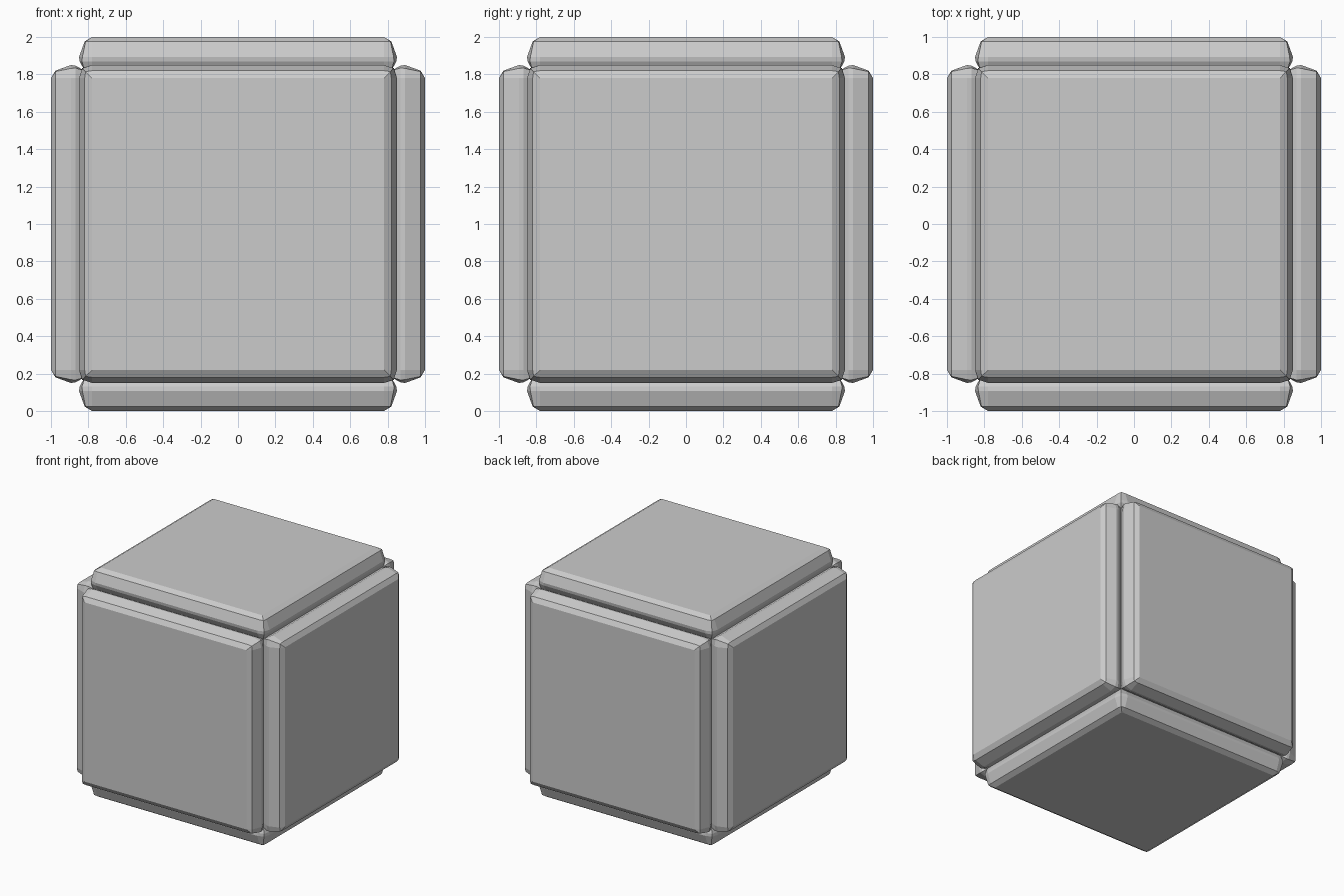
import bpy, bmesh
from mathutils import Matrix, Vector, Euler
from math import pi

if "Cube" in bpy.data.objects:
    bpy.data.objects.remove(bpy.data.objects["Cube"])

A = 0.78  # half size of the flat panel face
# pillow edge profile: (half width, height from cube centre, corner half width)
RINGS = [(0.82, 0.976, 0.815), (0.85, 0.893, 0.832),
         (0.846, 0.868, 0.834), (0.82, 0.82, 0.82)]


def panel(bm, rot):
    """One pillow-edged panel facing +z, turned by rot."""
    def vert(x, y, z):
        return bm.verts.new(rot @ Vector((x, y, z)) + Vector((0, 0, 1)))
    signs = [(1, 1), (-1, 1), (-1, -1), (1, -1)]
    top = [vert(sx * A, sy * A, 1) for sx, sy in signs]
    bm.faces.new(top)
    loops = [[v for v in top for _ in range(3)]]
    for w, h, c in RINGS:
        ring = []
        for sx, sy in signs:
            pts = [(w, A), (c, c), (A, w)]
            if sx * sy < 0:
                pts.reverse()
            ring += [vert(sx * x, sy * y, h) for x, y in pts]
        loops.append(ring)
    for up, low in zip(loops, loops[1:]):
        for i in range(12):
            j = (i + 1) % 12
            quad = [up[i], low[i], low[j], up[j]]
            bm.faces.new(list(dict.fromkeys(quad)))


# six panels, joined along the grooves
bm = bmesh.new()
for e in [(0, 0, 0), (pi, 0, 0), (pi / 2, 0, 0), (-pi / 2, 0, 0),
          (0, pi / 2, 0), (0, -pi / 2, 0)]:
    panel(bm, Euler(e).to_matrix())
bmesh.ops.remove_doubles(bm, verts=bm.verts, dist=0.001)
# close any small gaps left at the groove ends
bmesh.ops.holes_fill(bm, edges=[e for e in bm.edges if e.is_boundary], sides=0)
bmesh.ops.recalc_face_normals(bm, faces=bm.faces)
mesh = bpy.data.meshes.new("panelled_cube")
bm.to_mesh(mesh)
bm.free()
obj = bpy.data.objects.new("panelled_cube", mesh)
bpy.context.collection.objects.link(obj)
